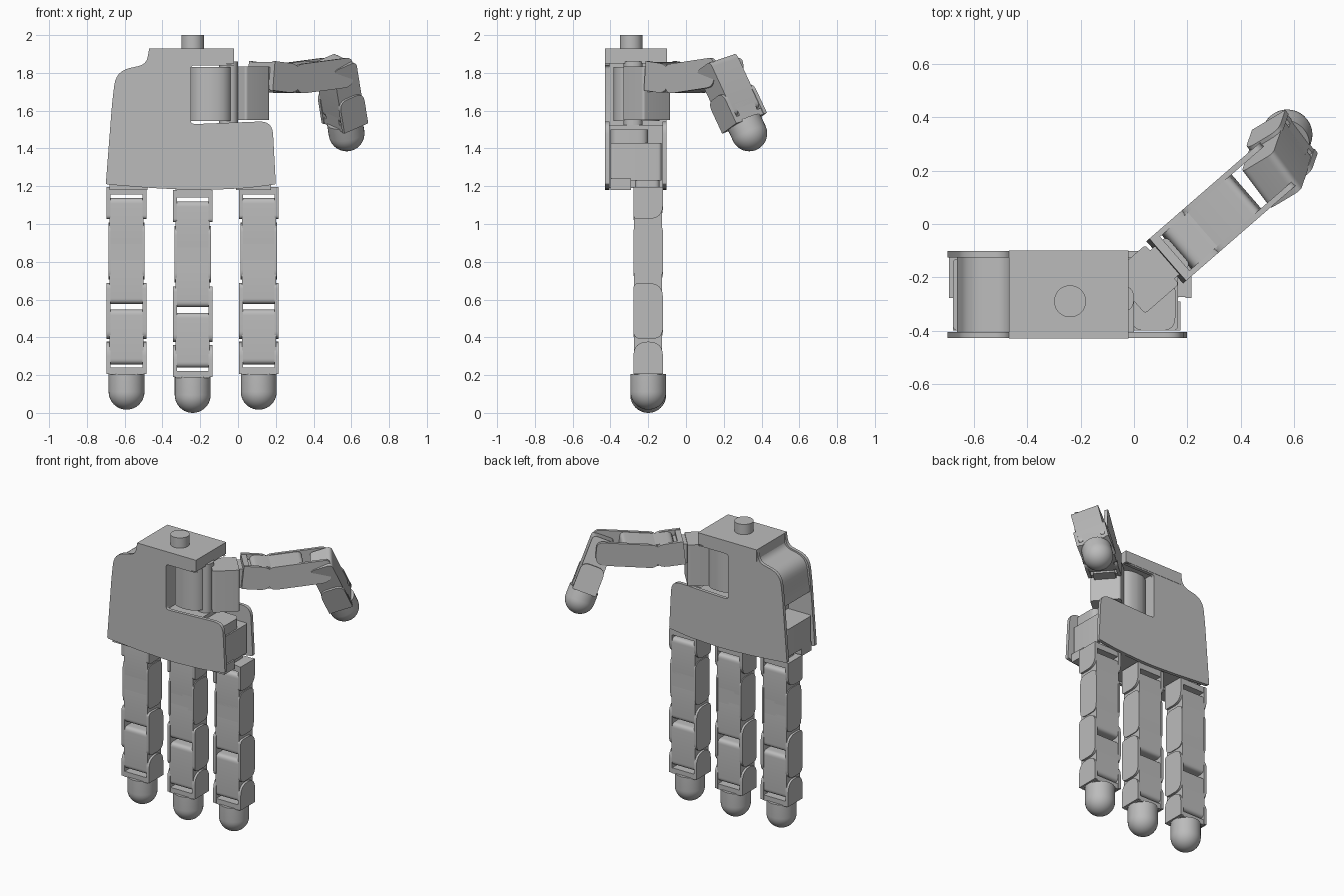
import bpy, math
from mathutils import Matrix, Vector

cube = bpy.data.objects.get("Cube")
if cube:
    bpy.data.objects.remove(cube, do_unlink=True)

grey = bpy.data.materials.new("matte_grey")
grey.use_nodes = True
shade = (0.5, 0.5, 0.5, 1)
grey.diffuse_color = shade
grey.node_tree.nodes["Principled BSDF"].inputs["Base Color"].default_value = shade


def rounded(corners, steps=6):
    """Fillet each (u, v, radius) corner of a polygon."""
    out = []
    for i, (u, v, r) in enumerate(corners):
        p = Vector((u, v))
        a = Vector(corners[i - 1][:2]) - p
        b = Vector(corners[(i + 1) % len(corners)][:2]) - p
        if r == 0:
            out.append(p)
            continue
        t = min(r, a.length * 0.49, b.length * 0.49)
        start, end = p + a.normalized() * t, p + b.normalized() * t
        for k in range(steps + 1):
            f = k / steps
            out.append(start * (1 - f) ** 2 + p * 2 * f * (1 - f) + end * f * f)
    return out


def prism(name, corners, axis, lo, hi, mat=Matrix()):
    """Extrude a filleted outline along x, y or z."""
    pts = rounded(corners)
    place = {"x": lambda u, v, w: (w, u, v),
             "y": lambda u, v, w: (u, w, v),
             "z": lambda u, v, w: (u, v, w)}[axis]
    n = len(pts)
    verts = [place(p.x, p.y, w) for w in (lo, hi) for p in pts]
    faces = [list(range(n))[::-1], list(range(n, 2 * n))]
    faces += [(i, (i + 1) % n, n + (i + 1) % n, n + i) for i in range(n)]
    area = sum(pts[i - 1].x * pts[i].y - pts[i].x * pts[i - 1].y for i in range(n))
    if (area < 0) != (axis == "y"):
        faces = [list(f)[::-1] for f in faces]
    mesh = bpy.data.meshes.new(name)
    mesh.from_pydata(verts, [], faces)
    return finish(name, mesh, mat)


def finish(name, mesh, mat):
    obj = bpy.data.objects.new(name, mesh)
    bpy.context.collection.objects.link(obj)
    mesh.materials.append(grey)
    obj.matrix_world = mat
    bpy.context.view_layer.objects.active = obj
    bpy.ops.object.select_all(action="DESELECT")
    obj.select_set(True)
    bpy.ops.object.shade_smooth_by_angle(angle=math.radians(35))
    return obj


def rect(u0, u1, v0, v1, r=0.0):
    return [(u0, v0, r), (u1, v0, r), (u1, v1, r), (u0, v1, r)]


def fingertip(name, mat, top, centre, r=0.095):
    """Cylinder ending in a dome, revolved about local z."""
    prof = [(r, top)] + [(r * math.cos(a), centre - r * math.sin(a))
                         for a in (k * math.pi / 20 for k in range(10))]
    n = 32
    verts = [(q * math.cos(t), q * math.sin(t), z) for q, z in prof
             for t in (2 * math.pi * j / n for j in range(n))]
    faces = [(i * n + j, (i + 1) * n + j, (i + 1) * n + (j + 1) % n, i * n + (j + 1) % n)
             for i in range(len(prof) - 1) for j in range(n)]
    verts.append((0, 0, centre - r))
    base = (len(prof) - 1) * n
    faces += [(base + j, len(verts) - 1, base + (j + 1) % n) for j in range(n)]
    faces.append(list(range(n)))
    mesh = bpy.data.meshes.new(name)
    mesh.from_pydata(verts, [], faces)
    finish(name, mesh, mat)


D = 0.078  # half depth of a finger link


def cheeks(name, mat, z0, z1, radii, outer=0.105):
    """Mirrored side plates; radii run front-low, back-low, back-high, front-high."""
    spots = [(-D, z0), (D, z0), (D, z1), (-D, z1)]
    outline = [(u, v, r) for (u, v), r in zip(spots, radii)]
    for side, s in (("right", -1), ("left", 1)):
        lo, hi = sorted((s * 0.084, s * outer))
        prism(f"{name}_{side}", outline, "x", lo, hi, mat)


def block(name, mat, z0, z1, r=0.03, half=0.09):
    prism(name, rect(-D + 0.004, D - 0.004, z0, z1, r), "x", -half, half, mat)


def finger(name, x, drop):
    mat = Matrix.Translation((x, -0.2, -drop))
    cheeks(name + "_knuckle_cheek", mat, 1.02, 1.19, (0.02, 0.13, 0, 0))
    block(name + "_knuckle_bar", mat, 1.15, 1.19, 0)
    block(name + "_upper_block", mat, 0.856, 1.13)
    block(name + "_upper_core", mat, 0.8, 0.9, 0, 0.085)
    cheeks(name + "_upper_cheek", mat, 0.7, 1.0, (0.05,) * 4, 0.096)
    block(name + "_middle_block", mat, 0.57, 0.846)
    cheeks(name + "_middle_cheek", mat, 0.385, 0.68, (0.04, 0.06, 0.13, 0.03))
    block(name + "_lower_block", mat, 0.25, 0.54)
    cheeks(name + "_lower_cheek", mat, 0.2, 0.37, (0, 0, 0.08, 0.08))
    block(name + "_tip_bar", mat, 0.195, 0.232, 0)
    fingertip(name + "_tip", mat, 0.2, 0.105)


for finger_name, fx, drop in (("outer_finger", -0.59, -0.007),
                              ("middle_finger", -0.24, 0.01),
                              ("inner_finger", 0.11, -0.007)):
    finger(finger_name, fx, drop)

# Palm: two matching shells around a narrower core
shoulder = [(-0.47, 1.93, 0), (-0.485, 1.845, 0.07), (-0.645, 1.81, 0.12), (-0.665, 1.66, 0.1)]
shell = shoulder + [
    (-0.7, 1.21, 0.01), (-0.45, 1.19, 0.05), (-0.2, 1.178, 0.1), (0.05, 1.19, 0.05),
    (0.2, 1.21, 0.01), (0.182, 1.545, 0.07), (-0.2, 1.53, 0.03), (-0.25, 1.53, 0.02),
    (-0.25, 1.84, 0.02), (-0.02, 1.84, 0)]
prism("palm_front_shell", shell, "y", -0.428, -0.405)
prism("palm_back_shell", shell, "y", -0.125, -0.102)
core = [(u + 0.012, v - 0.008, r) for u, v, r in shoulder] + [
    (-0.665, 1.58, 0), (-0.5, 1.56, 0), (-0.5, 1.2, 0), (0, 1.19, 0),
    (0, 1.525, 0), (-0.25, 1.525, 0), (-0.25, 1.85, 0), (-0.03, 1.85, 0), (-0.03, 1.92, 0)]
prism("palm_core", core, "y", -0.41, -0.12)
prism("wrist_plate", rect(-0.47, -0.02, 1.85, 1.93), "y", -0.43, -0.1)
peg = [(0.06 * math.cos(t) - 0.24, 0.06 * math.sin(t) - 0.29, 0)
       for t in (2 * math.pi * k / 32 for k in range(32))]
prism("wrist_peg", peg, "z", 1.92, 2.0)

# Knuckle housings in the open sides of the palm
for side, x0, x1, top in (("outer", -0.68, -0.49, 1.42), ("inner", -0.01, 0.165, 1.43)):
    prism(side + "_knuckle_housing", rect(x0, x1, -0.4, -0.13, 0.02), "z", 1.23, top)
    prism(side + "_knuckle_foot", rect(x0, x1 + 0.01, -0.4, -0.29), "z", 1.18, 1.24)
    prism(side + "_knuckle_axle", rect(x0 + 0.03, x1 - 0.02, -0.27, -0.14, 0.03), "z", 1.17, 1.24)
prism("inner_knuckle_cap", rect(-0.01, 0.155, -0.4, -0.2, 0.05), "z", 1.42, 1.5)
prism("middle_knuckle_axle", rect(-0.33, -0.15, -0.27, -0.13), "z", 1.165, 1.2)

# Thumb motor in the palm slot and its swivel
prism("thumb_motor", rect(-0.26, -0.03, -0.385, -0.14, 0.11), "z", 1.545, 1.83)
prism("thumb_motor_axle", rect(-0.1, 0.0, -0.33, -0.23, 0.05), "z", 1.5, 1.86)

heading = Vector((0.755, 0.656, 0))
across = Vector((0.656, -0.755, 0))


def along(s, z):
    return Vector((0.121, -0.139, z)) + heading * s


def frame(point, direction, width):
    """Local -z runs along the link and local x across it."""
    z = -direction.normalized()
    x = (width - z * width.dot(z)).normalized()
    m = Matrix((x, z.cross(x), z)).transposed().to_4x4()
    m.translation = point
    return m


swivel = frame(along(0, 0), Vector((0, 0, -1)), across)
prism("thumb_swivel", rect(-0.097, 0.097, -0.19, -0.02, 0.015), "z", 1.55, 1.835, swivel)
prism("thumb_swivel_neck", rect(-0.07, 0.07, -0.05, 0.06, 0.02), "z", 1.7, 1.83, swivel)

# Thumb links
base = frame(along(0.0, 1.785), along(0.25, 1.76) - along(0, 1.785), across)
cheeks("thumb_base_cheek", base, -0.19, 0.0, (0.1, 0.1, 0, 0))
block("thumb_base_bar", base, -0.035, 0, 0)
block("thumb_base_block", base, -0.22, -0.055, 0.04, 0.084)

mid = frame(along(0.16, 1.765), along(0.56, 1.805) - along(0.16, 1.765), across)
cheeks("thumb_middle_cheek", mid, -0.4, 0.0, (0.07, 0.04, 0.05, 0.05))
block("thumb_middle_block", mid, -0.235, 0.0, 0.03)

end = frame(Vector((0.523, 0.185, 1.803)), Vector((0.144, 0.416, -0.897)),
            Vector((0.585, -0.78, -0.27)))
cheeks("thumb_end_cheek", end, -0.3, -0.12, (0, 0, 0.05, 0.05))
block("thumb_end_block", end, -0.255, 0.06, 0.03)
block("thumb_end_bar", end, -0.3, -0.265, 0)
block("thumb_end_core", end, -0.28, -0.2, 0, 0.06)
fingertip("thumb_tip", end, -0.29, -0.36)
